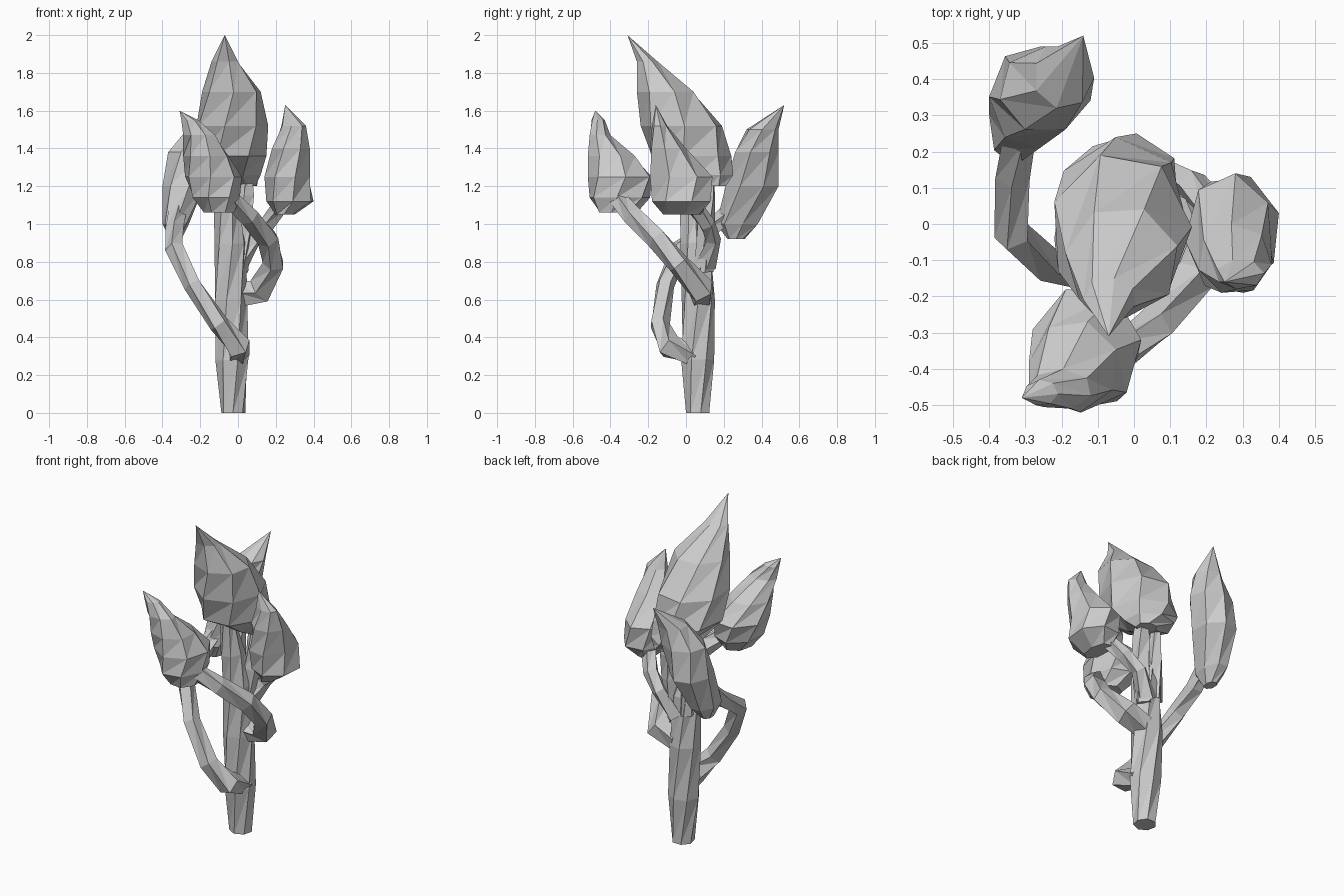
import bpy, bmesh, math
from mathutils import Vector

if "Cube" in bpy.data.objects:
    bpy.data.objects.remove(bpy.data.objects["Cube"])


def skin(name, rings, tip=None):
    """Flat-faced triangulated skin through rings of points, with an optional pointed end."""
    bm = bmesh.new()
    vr = [[bm.verts.new(p) for p in r] for r in rings]
    n = len(vr[0])
    for a, b in zip(vr, vr[1:]):
        for i in range(n):
            j = (i + 1) % n
            bm.faces.new((a[i], a[j], b[j]))
            bm.faces.new((a[i], b[j], b[i]))
    bm.faces.new(vr[0][::-1])
    if tip:
        t = bm.verts.new(tip)
        for i in range(n):
            bm.faces.new((vr[-1][i], vr[-1][(i + 1) % n], t))
    else:
        bm.faces.new(vr[-1])
    bmesh.ops.recalc_face_normals(bm, faces=bm.faces[:])
    me = bpy.data.meshes.new(name)
    bm.to_mesh(me)
    bm.free()
    ob = bpy.data.objects.new(name, me)
    bpy.context.collection.objects.link(ob)
    return ob


def leaf_clump(name, levels, tip, sides=7, turn=0.3):
    """Each level is (z, x min, x max, y min, y max)."""
    rings = []
    for k, (z, x0, x1, y0, y1) in enumerate(levels):
        ang = [2 * math.pi * i / sides + turn + k * 0.22 for i in range(sides)]
        c, s = [math.cos(a) for a in ang], [math.sin(a) for a in ang]
        fit = lambda v, vs, lo, hi: lo + (hi - lo) * (v - min(vs)) / (max(vs) - min(vs))
        rings.append([(fit(c[i], c, x0, x1), fit(s[i], s, y0, y1), z) for i in range(sides)])
    return skin(name, rings, tip)


def limb(name, path, sides=5, twist=0.3):
    """Each path point is (x, y, z, radius)."""
    pts = [Vector(p[:3]) for p in path]
    rings, u = [], Vector((1, 0.2, 0))
    for k, p in enumerate(pts):
        t = (pts[min(k + 1, len(pts) - 1)] - pts[max(k - 1, 0)]).normalized()
        u = (u - t * u.dot(t)).normalized()
        v = t.cross(u)
        r = path[k][3]
        rings.append([p + r * (math.cos(a) * u + math.sin(a) * v)
                      for a in [2 * math.pi * i / sides + k * twist for i in range(sides)]])
    return skin(name, rings)


# Trunk: twisted, with a flat base and prongs that carry the crown
trunk = limb("trunk", [(-.025, .065, .04, .065), (-.03, .06, .28, .09), (-.04, .065, .6, .09),
                       (-.04, .055, .9, .085), (-.06, .03, 1.1, .07), (-.07, .0, 1.3, .04)], 7, 0.35)
for v in trunk.data.vertices:
    if v.co.z < 0.1:
        v.co.z = 0.0
limb("crown_prong", [(0, .09, .75, .055), (.03, .1, 1.0, .055), (.04, .11, 1.15, .05), (.04, .12, 1.32, .03)])
limb("back_prong", [(-.07, .09, .8, .05), (-.07, .1, 1.05, .045), (-.06, .12, 1.3, .025)])

# Branches that swing out to the side clumps
limb("left_branch", [(.0, .05, .3, .06), (.0, -.09, .35, .07), (-.1, -.14, .47, .055),
                     (-.24, -.11, .68, .05), (-.335, -.03, .87, .052), (-.335, .13, .97, .05),
                     (-.32, .25, 1.08, .05)])
limb("front_branch", [(.0, .08, .62, .07), (.12, .08, .65, .075), (.19, -.04, .79, .06),
                      (.16, -.15, .92, .06), (.06, -.28, 1.04, .055), (-.04, -.36, 1.13, .05)])
limb("right_branch", [(-.01, .1, .78, .06), (.08, .14, .92, .045), (.16, .11, 1.0, .045),
                      (.24, .02, 1.12, .045)])

# Leaf clumps, each ending in a bent point
leaf_clump("main_crown", [(1.2, -.02, .1, .1, .21), (1.26, -.16, .12, -.02, .25),
                          (1.36, -.22, .15, -.18, .24), (1.52, -.22, .16, -.24, .19),
                          (1.7, -.19, .12, -.26, .04), (1.86, -.14, 0, -.26, -.15)],
           (-.07, -.31, 2.0))
leaf_clump("front_clump", [(1.06, -.18, -.02, -.46, -.26), (1.14, -.24, .01, -.51, -.19),
                           (1.25, -.28, .02, -.52, -.18), (1.36, -.29, -.05, -.52, -.27),
                           (1.47, -.29, -.12, -.51, -.4), (1.55, -.3, -.21, -.5, -.43)],
           (-.31, -.48, 1.6), turn=0.6)
leaf_clump("right_clump", [(1.05, .2, .3, -.12, .08), (1.12, .15, .4, -.18, .13),
                           (1.25, .14, .38, -.19, .14), (1.4, .18, .38, -.19, .0),
                           (1.52, .23, .36, -.18, -.1)],
           (.25, -.16, 1.63), turn=0.1)
leaf_clump("back_left_clump", [(.92, -.36, -.3, .22, .31), (1.0, -.4, -.26, .16, .38),
                               (1.2, -.4, -.18, .21, .49), (1.38, -.37, -.12, .26, .49),
                               (1.5, -.27, -.11, .32, .49)],
           (-.14, .52, 1.63), turn=0.9)
